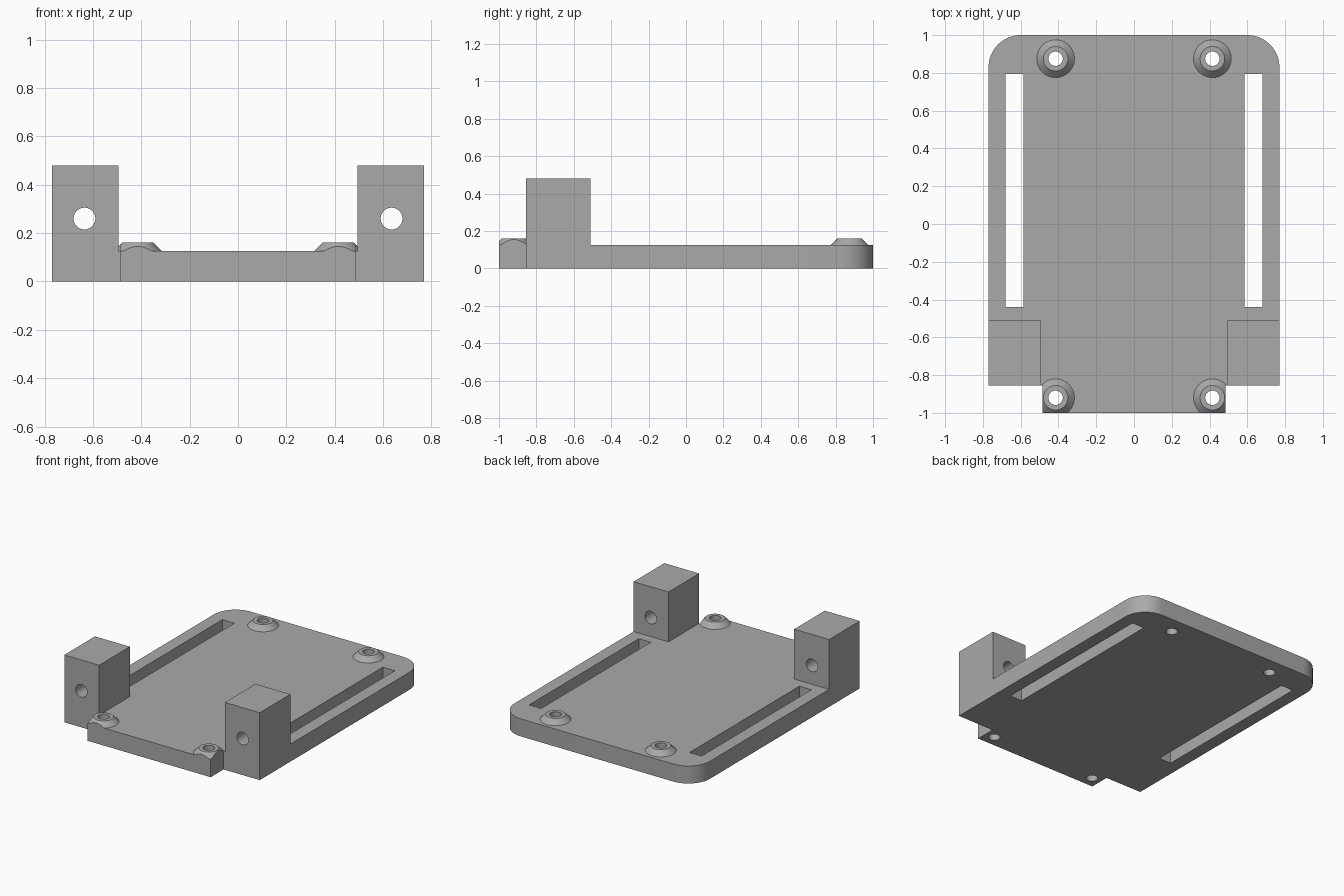
import bpy, bmesh
from math import sin, cos, pi
from mathutils import Vector, Matrix

cube = bpy.data.objects.get("Cube")
if cube:
    bpy.data.objects.remove(cube, do_unlink=True)

PLATE_TOP, POST_TOP, BOSS_TOP = 0.125, 0.48, 0.16
HALF_W, TONGUE_W, POST_IN = 0.77, 0.485, 0.495
FRONT, POST_FRONT, POST_BACK, BACK = -1.0, -0.855, -0.51, 1.0
CORNER = 0.17
BOSS_X, BOSS_YS, BORE = 0.415, (-0.92, 0.875), 0.038

grey = bpy.data.materials.new("plain grey")
grey.use_nodes = True
colour = (0.4, 0.4, 0.4, 1)
grey.diffuse_color = colour
grey.node_tree.nodes["Principled BSDF"].inputs["Base Color"].default_value = colour


def finish(name, bm):
    bmesh.ops.recalc_face_normals(bm, faces=bm.faces[:])
    mesh = bpy.data.meshes.new(name)
    bm.to_mesh(mesh)
    bm.free()
    mesh.materials.append(grey)
    obj = bpy.data.objects.new(name, mesh)
    bpy.context.collection.objects.link(obj)
    return obj


def add_box(bm, lo, hi):
    lo, hi = Vector(lo), Vector(hi)
    size = Matrix.Diagonal((*(hi - lo), 1))
    bmesh.ops.create_cube(bm, size=1, matrix=Matrix.Translation((lo + hi) / 2) @ size)


def add_rod(bm, centre, radius, depth, turn=0):
    bmesh.ops.create_cone(bm, cap_ends=True, segments=48, radius1=radius, radius2=radius, depth=depth,
                          matrix=Matrix.Translation(centre) @ Matrix.Rotation(turn, 4, "X"))


def cut(obj, bm):
    # Subtract the cutter, bake the result and drop the cutter
    cutter = finish("cutter", bm)
    cutter.hide_render = True
    mod = obj.modifiers.new("cut", "BOOLEAN")
    mod.operation, mod.solver, mod.object = "DIFFERENCE", "EXACT", cutter
    bpy.context.view_layer.objects.active = obj
    bpy.ops.object.modifier_apply(modifier=mod.name)
    bpy.data.objects.remove(cutter, do_unlink=True)


def smooth(obj):
    bpy.ops.object.select_all(action="DESELECT")
    obj.select_set(True)
    bpy.context.view_layer.objects.active = obj
    bpy.ops.object.shade_smooth_by_angle()


# Base plate: tongue in front, notches for the posts, rounded rear corners
half = [(TONGUE_W, FRONT), (TONGUE_W, POST_FRONT), (POST_IN, POST_FRONT),
        (POST_IN, POST_BACK), (HALF_W, POST_BACK)]
half += [(HALF_W - CORNER + CORNER * cos(a), BACK - CORNER + CORNER * sin(a))
         for a in (i * pi / 32 for i in range(17))]
outline = half + [(-x, y) for x, y in reversed(half)]
bm = bmesh.new()
face = bm.faces.new([bm.verts.new((x, y, 0)) for x, y in outline])
top = bmesh.ops.extrude_face_region(bm, geom=[face])["geom"]
bmesh.ops.translate(bm, vec=(0, 0, PLATE_TOP), verts=[v for v in top if isinstance(v, bmesh.types.BMVert)])
plate = finish("base_plate", bm)

# Long side slots and screw bores
bm = bmesh.new()
for s in (-1, 1):
    add_box(bm, (min(s * 0.585, s * 0.68), -0.44, -0.1), (max(s * 0.585, s * 0.68), 0.795, 0.3))
    for y in BOSS_YS:
        add_rod(bm, (s * BOSS_X, y, 0), BORE, 0.6)
cut(plate, bm)
smooth(plate)

for s, side in ((1, "left"), (-1, "right")):
    # Upright post with a cross bore
    bm = bmesh.new()
    a, b = sorted((s * POST_IN, s * HALF_W))
    add_box(bm, (a, POST_FRONT, 0), (b, POST_BACK, POST_TOP))
    post = finish(side + "_post", bm)
    bm = bmesh.new()
    add_rod(bm, (s * 0.635, -0.68, 0.26), 0.045, 1, pi / 2)
    cut(post, bm)
    smooth(post)

    # Tapered screw bosses, the front ones trimmed flush with the tongue
    for y, end in zip(BOSS_YS, ("front", "rear")):
        bm = bmesh.new()
        centre = Vector((s * BOSS_X, y, 0))
        ring = [bm.verts.new(centre + Vector((r, 0, z))) for r, z in
                ((BORE, PLATE_TOP), (0.1, PLATE_TOP), (0.065, BOSS_TOP), (BORE, BOSS_TOP))]
        edges = [bm.edges.new((ring[i], ring[(i + 1) % 4])) for i in range(4)]
        bmesh.ops.spin(bm, geom=ring + edges, cent=centre, axis=(0, 0, 1), angle=2 * pi,
                       steps=48, use_merge=True)
        bmesh.ops.remove_doubles(bm, verts=bm.verts[:], dist=0.0001)
        if end == "front":
            for co, no in (((0, FRONT, 0), (0, -1, 0)), ((s * TONGUE_W, 0, 0), (s, 0, 0))):
                bmesh.ops.bisect_plane(bm, geom=bm.verts[:] + bm.edges[:] + bm.faces[:],
                                       plane_co=co, plane_no=no, clear_outer=True)
                bmesh.ops.holes_fill(bm, edges=[e for e in bm.edges if e.is_boundary], sides=0)
        smooth(finish(side + "_" + end + "_boss", bm))
